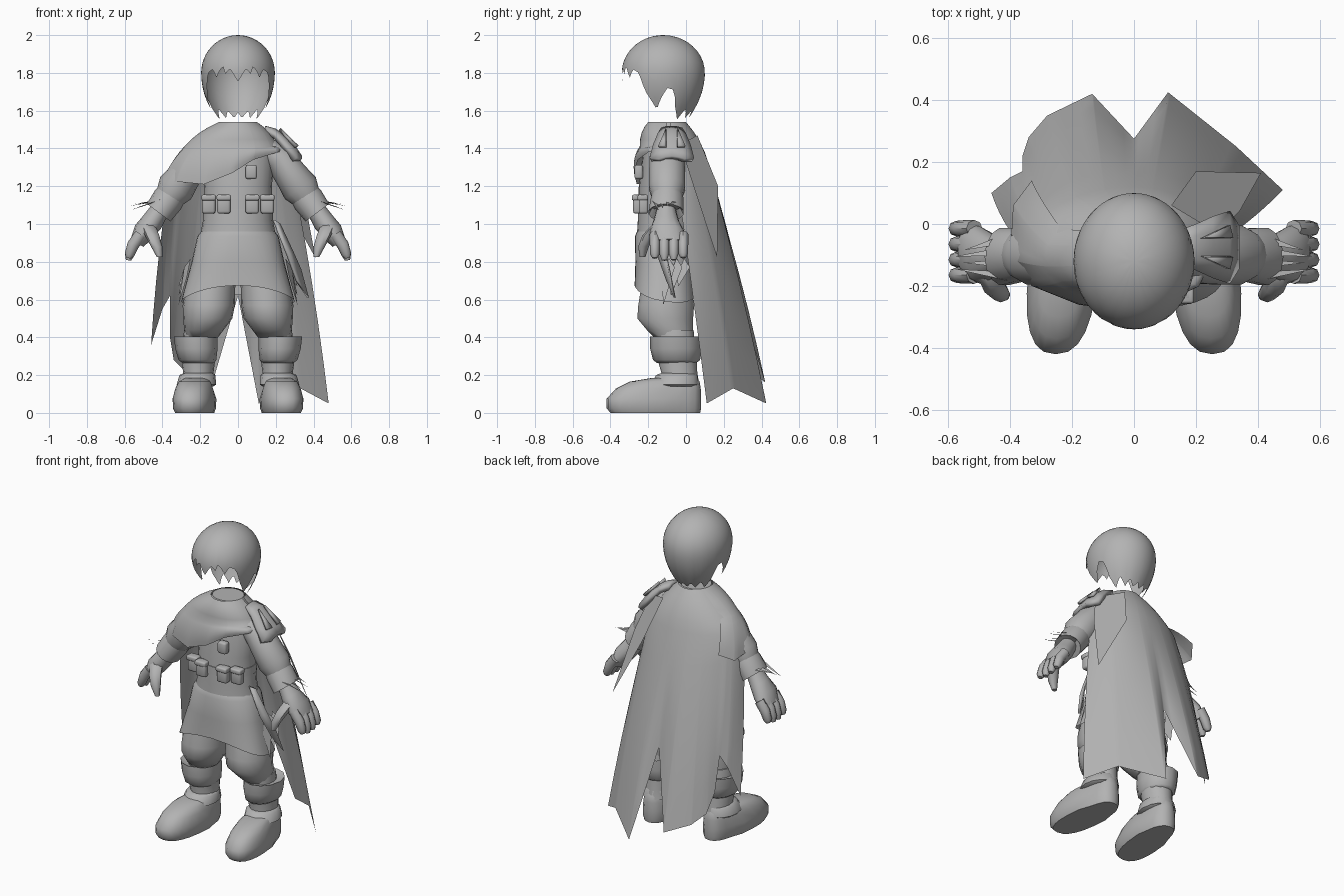
import bpy, bmesh
from math import sin, cos, pi, radians, sqrt, copysign
from mathutils import Vector as V

cube = bpy.data.objects.get("Cube")
if cube:
    bpy.data.objects.remove(cube)

grey = bpy.data.materials.new("plain grey")
grey.use_nodes = True
grey.diffuse_color = (.45, .45, .45, 1)
grey.node_tree.nodes["Principled BSDF"].inputs["Base Color"].default_value = grey.diffuse_color


def finish(name, bm, angle=50, recalc=True):
    if recalc:
        bmesh.ops.recalc_face_normals(bm, faces=bm.faces)
    me = bpy.data.meshes.new(name)
    bm.to_mesh(me)
    bm.free()
    me.materials.append(grey)
    me.shade_smooth()
    me.set_sharp_from_angle(angle=radians(angle))
    ob = bpy.data.objects.new(name, me)
    bpy.context.collection.objects.link(ob)
    return ob


def loft(name, rows, closed=True, caps=True, angle=50):
    """Skin rows of points; rows all have the same length."""
    bm = bmesh.new()
    grid = [[bm.verts.new(p) for p in row] for row in rows]
    n = len(grid[0])
    for a, b in zip(grid, grid[1:]):
        for i in range(n if closed else n - 1):
            j = (i + 1) % n
            bm.faces.new((a[i], a[j], b[j], b[i]))
    if closed and caps:
        bm.faces.new(grid[0])
        bm.faces.new(grid[-1])
    bmesh.ops.remove_doubles(bm, verts=bm.verts, dist=.0001)
    return finish(name, bm, angle)


def tube(name, rings, n=14, follow=False):
    """Elliptical rings (x, y, z, rx, ry), level or square to their path."""
    mids = [V(r[:3]) for r in rings]
    rows = []
    for k, (x, y, z, rx, ry) in enumerate(rings):
        u = V((1, 0, 0))
        if follow:
            t = mids[min(k + 1, len(mids) - 1)] - mids[max(k - 1, 0)]
            u = V((0, 1, 0)).cross(t).normalized()
        rows.append([mids[k] + u * rx * cos(2 * pi * i / n) + V((0, ry * sin(2 * pi * i / n), 0))
                     for i in range(n)])
    return loft(name, rows)


def box(name, mid, size, bevel=.012):
    bm = bmesh.new()
    bmesh.ops.create_cube(bm, size=1)
    for v in bm.verts:
        v.co = V(mid) + v.co * V(size)
    bmesh.ops.bevel(bm, geom=bm.edges[:], offset=bevel, segments=2, profile=.5, affect='EDGES')
    return finish(name, bm)


def sheet(name, pts, thick=0):
    """One flat polygon, optionally with thickness."""
    bm = bmesh.new()
    bm.faces.new([bm.verts.new(p) for p in pts])
    ob = finish(name, bm, 20, False)
    if thick:
        mod = ob.modifiers.new("thickness", 'SOLIDIFY')
        mod.thickness, mod.offset = thick, 0
    return ob


def lerp_keys(keys, a):
    """Linear lookup in (angle, value...) keys."""
    for p, q in zip(keys, keys[1:]):
        if a <= q[0]:
            f = (a - p[0]) / (q[0] - p[0])
            return [s + (t - s) * f for s, t in zip(p[1:], q[1:])]
    return list(keys[-1][1:])


def squarish(a, power):
    """Rounded-square cosine and sine."""
    return [copysign(abs(t) ** power, t) for t in (cos(a), sin(a))]


# Hair: open shell with a jagged rim, measured round from the front
rim = [(0, 1.755), (14, 1.83), (19, 1.785), (25, 1.84), (36, 1.775), (43, 1.82), (54, 1.8), (63, 1.7),
       (78, 1.605), (87, 1.67), (96, 1.72), (106, 1.71), (111, 1.62), (123, 1.55), (135, 1.61),
       (148, 1.56), (158, 1.6), (170, 1.56), (180, 1.59)]
hair = []
for k in range(15):
    row = []
    for i in range(90):
        deg = i * 4 if i <= 45 else i * 4 - 360
        low = lerp_keys(rim, abs(deg))[0]
        z = 2 - (2 - low) * (k / 14) ** 1.9
        h = (z - 1.8) / .2
        s = sqrt(max(0, 1 - h * h)) if h > 0 else 1 - .27 * h * h
        a = radians(deg)
        row.append((.195 * s * sin(a), -.12 - .22 * s * cos(a), z))
    hair.append(row)
loft("hair", hair, caps=False, angle=80)

# Tunic and skirt
tube("tunic", [(0, -.1, 1.54, .095, .09), (0, -.1, 1.46, .15, .115), (0, -.1, 1.36, .19, .13),
               (0, -.11, 1.2, .18, .14), (0, -.11, 1.02, .185, .145), (0, -.11, .94, .2, .15)], 24)
skirt = []
for z, rx, ry, power in ((.96, .195, .15, 1), (.935, .215, .16, .95), (.8, .245, .158, .85), (.65, .3, .162, .7)):
    ring = []
    for i in range(32):
        c, s = squarish(2 * pi * i / 32, power)
        drop = (.06 * abs(c) ** 2 + .025 * s) if z < .7 else 0
        ring.append((rx * c, -.11 + ry * s, z - drop))
    skirt.append(ring)
loft("skirt", skirt, caps=False)

# Belt and pouches
tube("belt", [(0, -.11, 1.13, .186, .146), (0, -.11, 1.08, .188, .148)], 24)
for s in (-1, 1):
    for x, y in ((.075, -.255), (.155, -.225)):
        box("belt_pouch", (s * x, y, 1.105), (.07, .05, .1))
        box("pouch_flap", (s * x, y - .004, 1.14), (.076, .055, .03), .008)
box("chest_pouch", (.07, -.25, 1.275), (.06, .045, .075))


# Cape and mantle: each column hangs from neck over shoulder to hem
def drape(name, hem, rx_right, rx_left, ry, zs, cy, bulge):
    cols = []
    first, last = hem[0][0], hem[-1][0]
    angles = sorted({k[0] for k in hem} | {first + (last - first) * i / 30 for i in range(31)})
    for deg in angles:
        a = radians(deg)
        out = V((-cos(a), sin(a), .6))
        rx = rx_right if cos(a) > 0 else rx_left
        neck = V((-.1 * cos(a), -.1 + .1 * sin(a), 1.54))
        top = V((-rx * cos(a), cy + ry * sin(a), zs))
        end = V(lerp_keys(hem, deg))
        col = [neck.lerp(top, i / 4) + out * .05 * (i / 4) * (1 - i / 4) for i in range(4)]
        col += [top.lerp(end, i / 6) + out * bulge * (i / 6) * (1 - i / 6) for i in range(7)]
        cols.append(col)
    loft(name, cols, closed=False, angle=70)


drape("cape", [(0, -.46, .1, .36), (22, -.4, .15, .55), (30, -.36, .17, .62), (38, -.36, .22, .4),
               (48, -.34, .28, .28), (58, -.28, .35, .22), (74, -.135, .42, .16),
               (90, 0, .275, .62), (102, .11, .425, .05), (140, .33, .25, .13), (172, .48, .11, .05)],
      .35, .28, .21, 1.32, -.09, .05)
drape("mantle", [(180, .27, -.06, 1.38), (215, .21, -.2, 1.38), (245, .08, -.255, 1.34),
                 (270, -.03, -.275, 1.27), (298, -.18, -.26, 1.21), (325, -.33, -.2, 1.225),
                 (345, -.4, -.11, 1.225), (372, -.39, .06, 1.2), (395, -.33, .14, 1.25)],
      .285, .21, .145, 1.41, -.1, .05)
sheet("cape_flap", [(.12, .06, 1.47), (.27, -.03, 1.42), (.34, .04, 1.2), (.41, .165, .82), (.2, .17, 1.2)])

# Domed shoulder guard with two raised wedges
rows = []
for x, half, z, fall in ((.145, .055, 1.52, .01), (.2, .075, 1.505, .025), (.255, .1, 1.465, .045),
                         (.31, .118, 1.405, .055), (.34, .07, 1.36, .015)):
    rows.append([(x, -.075 + half * t, z - fall * t * t) for t in (-1, -.5, 0, .5, 1)])
guard = loft("shoulder_guard", rows, closed=False)
guard.modifiers.new("thickness", 'SOLIDIFY').thickness = .03
for s in (-1, 1):
    y = -.075 + s * .03
    sheet("guard_wedge", [(.22, y, 1.503), (.315, y, 1.41), (.305, y + s * .04, 1.41)], .016)

for s, side in ((1, "left"), (-1, "right")):
    # Sleeve, cuff and wrist fringe
    tube(side + "_sleeve", [(s * .15, -.1, 1.4, .06, .075), (s * .22, -.1, 1.345, .082, .095),
                            (s * .28, -.1, 1.26, .088, .098), (s * .33, -.1, 1.19, .1, .097),
                            (s * .365, -.1, 1.14, .078, .08)], follow=True)
    tube(side + "_cuff", [(s * .335, -.1, 1.175, .075, .075), (s * .37, -.1, 1.13, .085, .088),
                          (s * .42, -.105, 1.06, .078, .095), (s * .4, -.105, 1.09, .055, .07)], follow=True)
    for i in range(4):
        y = -.17 + .04 * i
        sheet(side + "_fringe", [(s * .41, y - .012, 1.13), (s * .42, y + .016, 1.12),
                                 (s * (.58 - .03 * (i % 2)), y * .5 - .06, 1.07 + .012 * i)])
    # Hand: palm, four fingers and thumb
    tube(side + "_palm", [(s * .41, -.105, 1.08, .05, .05), (s * .455, -.105, 1.01, .058, .07),
                          (s * .497, -.1, .96, .058, .092), (s * .535, -.09, .9, .04, .09)], 12, True)
    for i in range(4):
        y = -.165 + .05 * i
        drop = .012 * abs(i - 1.4)
        tube(side + "_finger", [(s * .515, y, .945, .032, .028), (s * .555, y, .89, .032, .027),
                                (s * .574, y, .84, .026, .025), (s * .58, y, .803 + drop, .014, .014)], 8, True)
    tube(side + "_thumb", [(s * .48, -.14, 1.0, .04, .035), (s * .455, -.195, .94, .038, .036),
                           (s * .43, -.225, .88, .03, .028), (s * .415, -.23, .825, .015, .015)], 8)
    # Baggy trouser leg
    tube(side + "_trouser", [(s * .11, -.1, .8, .11, .12), (s * .145, -.105, .66, .13, .135),
                             (s * .155, -.105, .57, .138, .15), (s * .16, -.11, .5, .13, .15),
                             (s * .18, -.085, .44, .105, .125), (s * .19, -.07, .4, .085, .1)], 18)
    # Boot shaft, flared knee band, ankle strap and foot
    tube(side + "_boot", [(s * .2, -.06, .44, .085, .1), (s * .21, -.05, .3, .092, .105),
                          (s * .21, -.035, .21, .08, .095), (s * .21, -.035, .15, .09, .105)], 16)
    tube(side + "_knee_band", [(s * .21, -.055, .39, .09, .115), (s * .225, -.055, .405, .115, .135),
                               (s * .22, -.055, .34, .112, .135), (s * .215, -.05, .28, .1, .125),
                               (s * .21, -.05, .265, .085, .105)], 12)
    tube(side + "_ankle_strap", [(s * .21, -.04, .21, .078, .095), (s * .215, -.05, .2, .095, .112),
                                 (s * .22, -.06, .15, .105, .13), (s * .22, -.05, .14, .09, .1)], 14)
    foot = []
    for z, toe, heel, w in ((0, -.4, .075, .1), (.025, -.42, .08, .11), (.075, -.42, .08, .112),
                            (.13, -.37, .078, .1), (.165, -.3, .072, .085), (.185, -.18, .06, .06)):
        ring = []
        for i in range(22):
            c, t = squarish(2 * pi * i / 22, .8)
            y = (toe + heel) / 2 - (heel - toe) / 2 * c
            wide = w * (1 if y < -.1 else .88)
            ring.append((s * (.215 + .09 * max(0, -y) + wide * t), y, z))
        foot.append(ring)
    loft(side + "_foot", foot)
    # Hanging hip feathers
    for i in range(3):
        y, tip = -.09 + .04 * i, .57 + .05 * i
        sheet(side + "_hip_feather", [(s * .25, y, .82), (s * .285, y + .03, .77),
                                      (s * .315, y - .03, tip), (s * .27, y - .04, .72)])

# Long sash at the left hip
sheet("hip_sash", [(.19, -.16, 1.02), (.22, -.13, 1.0), (.29, -.11, .85), (.33, -.09, .76),
                   (.37, -.06, .61), (.31, -.1, .7), (.26, -.15, .84)], .015)
